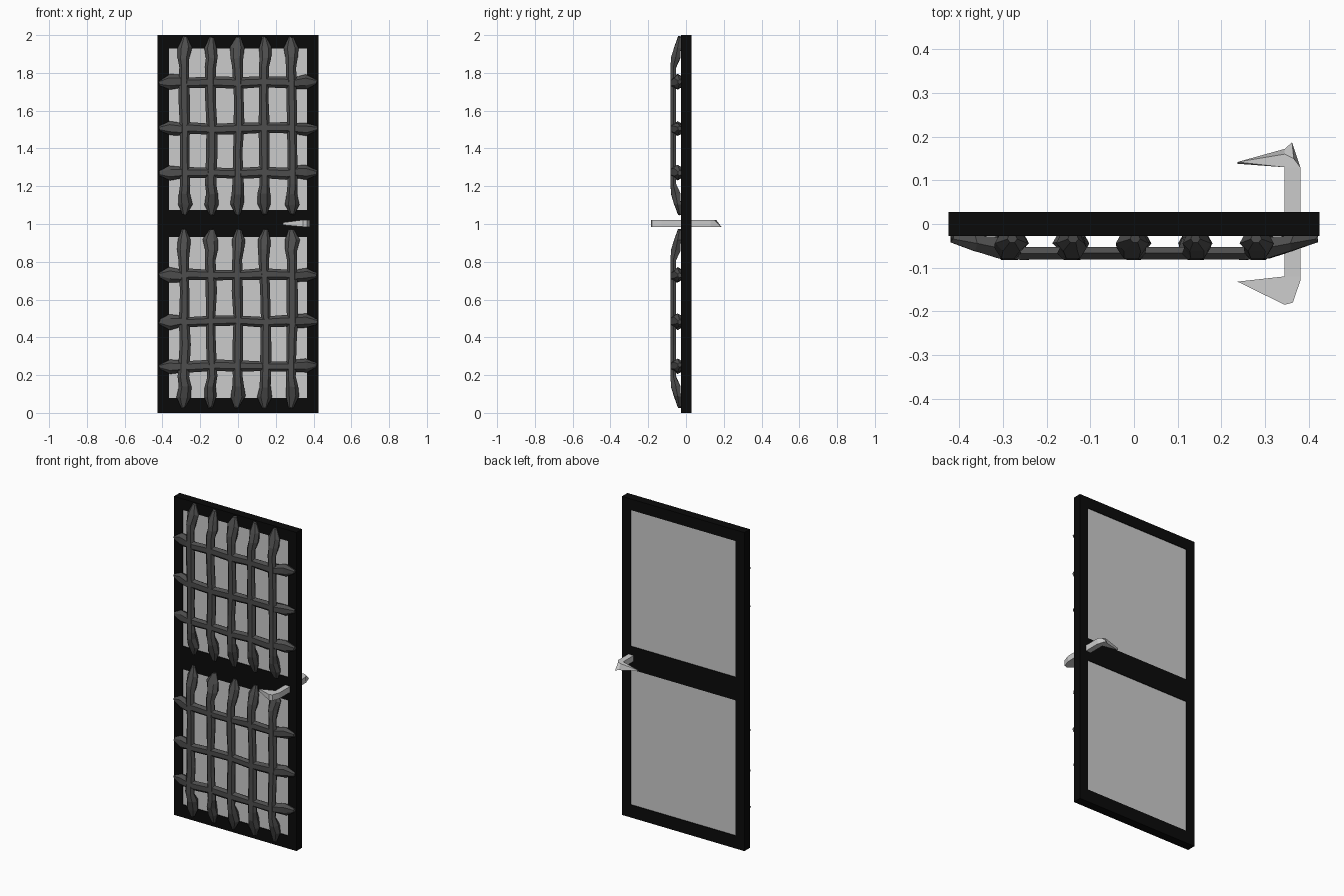
import bpy, bmesh, random
from mathutils import Vector

random.seed(4)
cube = bpy.data.objects.get("Cube")
if cube:
    bpy.data.objects.remove(cube, do_unlink=True)


def material(name, grey):
    m = bpy.data.materials.new(name)
    m.use_nodes = True
    col = (grey, grey, grey, 1)
    m.diffuse_color = col
    m.node_tree.nodes["Principled BSDF"].inputs["Base Color"].default_value = col
    return m


BLACK = material("black_frame", 0.003)
IRON = material("dark_iron", 0.075)
PALE = material("pale_grey", 0.6)


def finish(name, bm, mat):
    bmesh.ops.recalc_face_normals(bm, faces=bm.faces)
    me = bpy.data.meshes.new(name)
    bm.to_mesh(me)
    bm.free()
    me.materials.append(mat)
    ob = bpy.data.objects.new(name, me)
    bpy.context.collection.objects.link(ob)
    return ob


def add_box(bm, lo, hi):
    lo, hi = Vector(lo), Vector(hi)
    verts = bmesh.ops.create_cube(bm, size=1)["verts"]
    for v in verts:
        v.co = (lo + hi) / 2 + v.co * (hi - lo)


def loft(bm, rings):
    """Skin a list of equal closed rings and cap both ends."""
    loops = [[bm.verts.new(p) for p in ring] for ring in rings]
    n = len(loops[0])
    for a, b in zip(loops, loops[1:]):
        for i in range(n):
            j = (i + 1) % n
            bm.faces.new((a[i], a[j], b[j], b[i]))
    bm.faces.new(loops[0])
    bm.faces.new(loops[-1])


# Door frame: two stiles and three rails
W, Y0, Y1, INNER = 0.425, -0.027, 0.028, 0.365
bm = bmesh.new()
for s in (-1, 1):
    x0, x1 = sorted((s * INNER, s * W))
    add_box(bm, (x0, Y0, 0), (x1, Y1, 2))
for z0, z1 in ((0, 0.08), (0.93, 1.075), (1.93, 2)):
    add_box(bm, (-INNER, Y0, z0), (INNER, Y1, z1))
finish("door_frame", bm, BLACK)

# Panes
for name, z0, z1 in (("lower_pane", 0.08, 0.93), ("upper_pane", 1.075, 1.93)):
    bm = bmesh.new()
    add_box(bm, (-INNER, Y0 + 0.004, z0), (INNER, Y1 - 0.004, z1))
    finish(name, bm, PALE)


# Rough hammered bar: (distance from end, half width, front y, back y)
END = ((0, 0.012, -0.042, -0.027), (0.055, 0.036, -0.062, -0.027),
       (0.11, 0.031, -0.079, -0.030), (0.16, 0.028, -0.082, -0.053))


def bar(name, start, stop, centre, upright, size=1.0):
    length = stop - start
    stations = [(start + d, w, f, b) for d, w, f, b in END]
    for k in (0.35, 0.5, 0.65):
        stations.append((start + length * k, 0.027, -0.081, -0.053))
    stations += [(stop - d, w, f, b) for d, w, f, b in reversed(END)]
    rings = []
    for t, w, f, b in stations:
        w *= size * random.uniform(0.9, 1.12)
        c = centre + random.uniform(-0.006, 0.006)
        mid = f * 0.5 + b * 0.5
        section = ((-0.75, b), (-1, mid), (-0.5, f), (0.5, f), (1, mid), (0.75, b))
        ring = []
        for u, y in section:
            along = t + random.uniform(-0.005, 0.005)
            across = c + u * w
            ring.append((across, y, along) if upright else (along, y, across))
        rings.append(ring)
    bm = bmesh.new()
    loft(bm, rings)
    finish(name, bm, IRON)


# Grilles over both panes
for level, base in (("lower", 0), ("upper", 1.02)):
    for i in range(5):
        bar(f"{level}_upright_bar_{i + 1}", base + 0.03, base + 0.97,
            -0.284 + 0.142 * i, True)
    for i, z in enumerate((0.25, 0.485, 0.73)):
        bar(f"{level}_cross_bar_{i + 1}", -0.417, 0.417, base + z, False, 1.05)

# Handle: a claw on each side of the door, joined by a square shaft
bm = bmesh.new()
add_box(bm, (0.345, -0.12, 0.985), (0.381, 0.13, 1.022))
front = [(0.345, -0.12), (0.381, -0.12), (0.381, -0.13), (0.364, -0.18),
         (0.345, -0.185), (0.237, -0.132)]
loft(bm, [[(x, y, 0.995 if x < 0.3 else 0.985) for x, y in front],
          [(x, y, 1.008 if x < 0.3 else 1.022) for x, y in front]])
back_low = [(0.345, 0.13), (0.381, 0.13), (0.362, 0.187), (0.345, 0.172), (0.237, 0.138)]
back_top = [(0.345, 0.13), (0.381, 0.13), (0.366, 0.15), (0.345, 0.16), (0.237, 0.142)]
loft(bm, [[(x, y, 0.995 if x < 0.3 else 0.985) for x, y in back_low],
          [(x, y, 1.004 if x < 0.3 else 1.022) for x, y in back_top]])
finish("door_handle", bm, PALE)
